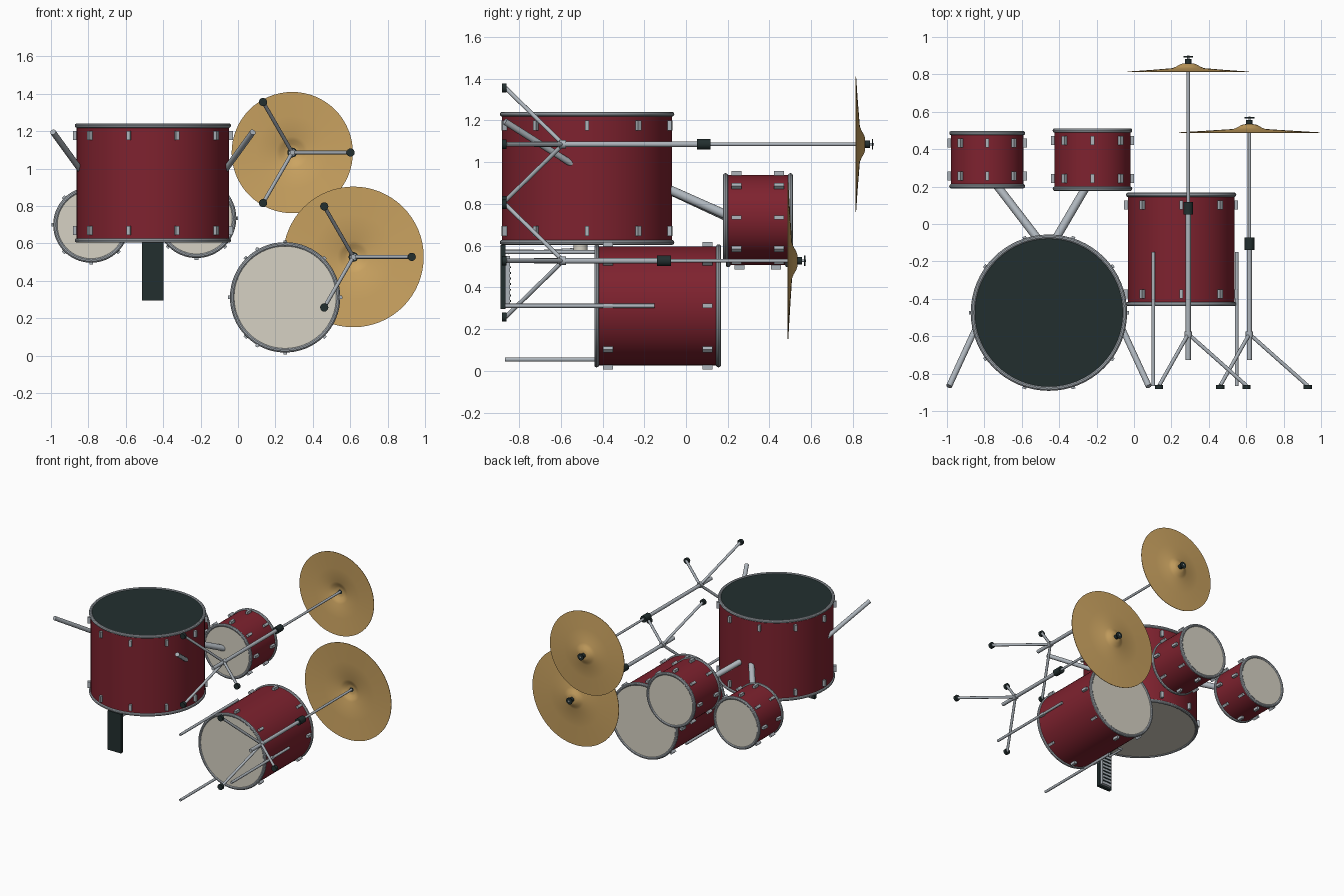
import bpy, bmesh, math
from mathutils import Vector, Matrix

if "Cube" in bpy.data.objects:
    bpy.data.objects.remove(bpy.data.objects["Cube"], do_unlink=True)


def material(name, rgb):
    m = bpy.data.materials.new(name)
    m.use_nodes = True
    m.diffuse_color = (*rgb, 1)
    m.node_tree.nodes["Principled BSDF"].inputs["Base Color"].default_value = (*rgb, 1)
    return m


RED = material("red lacquer", (0.21, 0.016, 0.028))
CHROME = material("brushed chrome", (0.42, 0.46, 0.50))
CREAM = material("cream drumhead", (0.67, 0.64, 0.55))
BLACK = material("black rubber", (0.016, 0.028, 0.028))
BRASS = material("brass", (0.60, 0.37, 0.12))

X, Y, Z = Vector((1, 0, 0)), Vector((0, 1, 0)), Vector((0, 0, 1))


def finish(bm, name, mat):
    bmesh.ops.recalc_face_normals(bm, faces=bm.faces)
    mesh = bpy.data.meshes.new(name)
    bm.to_mesh(mesh)
    bm.free()
    mesh.materials.append(mat)
    ob = bpy.data.objects.new(name, mesh)
    bpy.context.collection.objects.link(ob)
    bpy.context.view_layer.objects.active = ob
    bpy.ops.object.select_all(action='DESELECT')
    ob.select_set(True)
    bpy.ops.object.shade_smooth_by_angle(angle=math.radians(35))
    return ob


def place(origin, axis):
    """Matrix that takes local z to the given axis."""
    return Matrix.Translation(origin) @ axis.to_track_quat('Z', 'Y').to_matrix().to_4x4()


def rod(name, p, q, r, mat, sides=16):
    p, q = Vector(p), Vector(q)
    bm = bmesh.new()
    bmesh.ops.create_cone(bm, cap_ends=True, segments=sides, radius1=r, radius2=r,
                          depth=(q - p).length, matrix=place((p + q) / 2, q - p))
    return finish(bm, name, mat)


def lathe(name, profile, origin, axis, mat, closed=False, steps=64):
    """Revolve (radius, height) points around an axis."""
    bm = bmesh.new()
    vs = [bm.verts.new((r, 0, h)) for r, h in profile]
    pairs = list(zip(vs, vs[1:])) + ([(vs[-1], vs[0])] if closed else [])
    es = [bm.edges.new(pair) for pair in pairs]
    bmesh.ops.spin(bm, geom=vs + es, cent=(0, 0, 0), axis=(0, 0, 1),
                   angle=math.tau, steps=steps, use_duplicate=False)
    bmesh.ops.remove_doubles(bm, verts=bm.verts, dist=0.0001)
    bm.transform(place(origin, axis))
    return finish(bm, name, mat)


def box(bm, centre, size, rot=Matrix.Identity(4)):
    bmesh.ops.create_cube(bm, size=1, matrix=Matrix.Translation(centre) @ rot
                          @ Matrix.Diagonal((*size, 1)))


def drum(name, base, axis, length, radius, lugs, far_head):
    """Shell, two heads, two rounded hoops and two rings of lugs."""
    base = Vector(base)
    rim = 0.012
    shell = radius - 0.01
    rod(name + "_shell", base + axis * 0.012, base + axis * (length - 0.012), shell, RED, 64)
    for end, h, inner, mat in (("near", 0, 1, CREAM), ("far", length, -1, far_head)):
        c = base + axis * h
        rod(f"{name}_{end}_head", c + axis * inner * 0.006, c + axis * inner * 0.02,
            radius - 0.014, mat, 64)
        ring = [(radius - rim + rim * math.cos(t * math.tau / 10),
                 inner * rim + rim * math.sin(t * math.tau / 10)) for t in range(10)]
        lathe(f"{name}_{end}_hoop", ring, c, axis, CHROME, closed=True)
    bm = bmesh.new()
    for h in (0.066, length - 0.066):
        for i in range(lugs):
            turn = place(base, axis) @ Matrix.Rotation(i * math.tau / lugs, 4, 'Z')
            box(bm, (0, 0, 0), (0.03, 0.02, 0.048),
                turn @ Matrix.Translation((radius - 0.005, 0, h)))
    finish(bm, name + "_lugs", CHROME)


def cymbal_stand(name, x, z, rim_y, radius, clamp_y):
    def at(y):
        return Vector((x, y, z))
    # Cymbal
    h = [(0.008, 0.044), (0.03, 0.043), (0.045, 0.038), (0.065, 0.026), (0.085, 0.018),
         (radius * 0.6, 0.009), (radius, 0)]
    under = [(r, y - 0.003) for r, y in reversed(h)]
    lathe(name + "_cymbal", h + under, at(rim_y), Y, BRASS, closed=True)
    # Felt, threaded tip and wing nut
    rod(name + "_felt", at(rim_y + 0.04), at(rim_y + 0.066), 0.017, BLACK)
    rod(name + "_tip", at(rim_y + 0.06), at(rim_y + 0.085), 0.006, CHROME)
    rod(name + "_nut", at(rim_y + 0.075), at(rim_y + 0.082), 0.026, BLACK)
    # Tubes and clamp
    rod(name + "_upper_tube", at(clamp_y), at(rim_y + 0.045), 0.009, CHROME)
    rod(name + "_lower_tube", at(-0.727), at(clamp_y), 0.0135, CHROME)
    rod(name + "_clamp", at(clamp_y - 0.033), at(clamp_y + 0.033), 0.026, BLACK)
    rod(name + "_leg_collar", at(-0.605), at(-0.575), 0.02, CHROME)
    # Tripod
    for i in range(3):
        a = i * math.tau / 3
        out = Vector((math.cos(a), 0, math.sin(a))) * 0.312
        rod(f"{name}_leg_{i + 1}", at(-0.588), at(-0.865) + out, 0.010, CHROME)
        rod(f"{name}_foot_{i + 1}", at(-0.882) + out, at(-0.860) + out, 0.022, BLACK)


# Drums
KX, KY = -0.455, -0.474
drum("bass_drum", (KX, KY, 0.604), Z, 0.638, 0.418, 10, BLACK)
drum("right_tom", (-0.785, 0.19, 0.70), Y, 0.308, 0.203, 8, CREAM)
drum("left_tom", (-0.222, 0.177, 0.735), Y, 0.335, 0.213, 8, CREAM)
drum("floor_tom", (0.252, -0.44, 0.312), Y, 0.608, 0.295, 8, CREAM)

# Tom holders
rod("right_tom_holder", (-0.46, -0.15, 0.90), (-0.74, 0.215, 0.73), 0.022, CHROME)
rod("left_tom_holder", (-0.46, -0.15, 0.90), (-0.255, 0.2, 0.745), 0.022, CHROME)

# Bass drum spurs
for side, s in (("left", 1), ("right", -1)):
    rod(side + "_spur", (KX + s * 0.385, KY - 0.07, 0.99), (KX + s * 0.534, -0.868, 1.195),
        0.016, CHROME)

# Floor tom legs
for i in range(3):
    a = i * math.tau / 3
    lx, lz = 0.252 + 0.297 * math.cos(a), 0.312 + 0.297 * math.sin(a)
    rod(f"floor_tom_leg_{i + 1}", (lx, -0.866, lz), (lx, -0.15, lz), 0.010, CHROME)

# Cymbals on stands
cymbal_stand("crash", 0.29, 1.086, 0.815, 0.324, 0.085)
cymbal_stand("ride", 0.617, 0.528, 0.49, 0.376, -0.105)

# Pedal: base plate, footboard with grip bars, axle posts and beater
bm = bmesh.new()
box(bm, (KX, -0.876, 0.45), (0.115, 0.024, 0.308))
finish(bm, "pedal_base", BLACK)
bm = bmesh.new()
box(bm, (KX, -0.853, 0.43), (0.085, 0.022, 0.24))
finish(bm, "pedal_footboard", CHROME)
bm = bmesh.new()
for i in range(8):
    box(bm, (KX, -0.841, 0.335 + i * 0.027), (0.075, 0.006, 0.009))
finish(bm, "pedal_grip_bars", BLACK)
for s in (-1, 1):
    rod("pedal_post", (KX + s * 0.045, -0.87, 0.575), (KX + s * 0.045, -0.73, 0.575), 0.008, CHROME)
rod("pedal_axle", (KX - 0.05, -0.735, 0.575), (KX + 0.05, -0.735, 0.575), 0.008, CHROME)
rod("beater_rod", (KX, -0.85, 0.565), (KX, -0.50, 0.585), 0.006, CHROME)
rod("beater", (KX, -0.505, 0.578), (KX, -0.505, 0.605), 0.034, CREAM)
